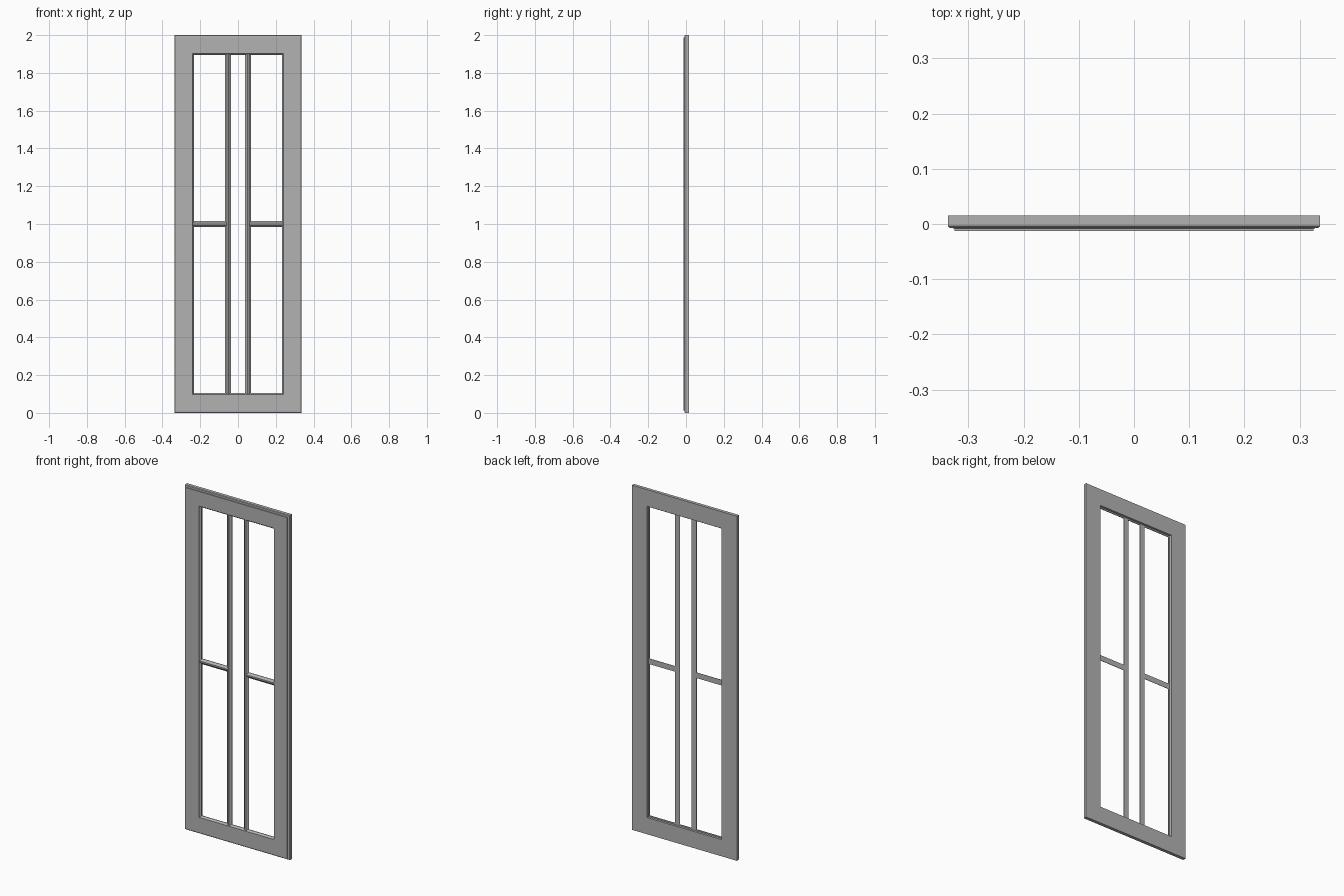
import bpy
import bmesh

cube = bpy.data.objects.get("Cube")
if cube:
    bpy.data.objects.remove(cube, do_unlink=True)

W, H = 0.337, 2.0      # half width and height of the door
Y0, Y1 = -0.013, 0.015  # front and back planes

grey = bpy.data.materials.new("painted_grey")
grey.use_nodes = True
colour = (0.45, 0.45, 0.45, 1)
grey.diffuse_color = colour
grey.node_tree.nodes["Principled BSDF"].inputs["Base Color"].default_value = colour


def finish(name, bm):
    bmesh.ops.recalc_face_normals(bm, faces=bm.faces)
    mesh = bpy.data.meshes.new(name)
    bm.to_mesh(mesh)
    bm.free()
    mesh.materials.append(grey)
    obj = bpy.data.objects.new(name, mesh)
    bpy.context.collection.objects.link(obj)
    return obj


def skin(bm, rings, closed):
    """Join neighbouring vertex rings with quads."""
    n = len(rings)
    for i in range(n if closed else n - 1):
        a, b = rings[i], rings[(i + 1) % n]
        for j in range(len(a)):
            k = (j + 1) % len(a)
            bm.faces.new((a[j], a[k], b[k], b[j]))


def mitred_frame(name, profile):
    """Sweep an (inset, y) section around the door rectangle."""
    bm = bmesh.new()
    rings = []
    for d, y in profile:
        corners = ((-W + d, d), (W - d, d), (W - d, H - d), (-W + d, H - d))
        rings.append([bm.verts.new((x, y, z)) for x, z in corners])
    skin(bm, rings, True)
    return finish(name, bm)


def glazing_bar(name, start, end, upright):
    """Extrude the moulded bar section between two (x, z) points."""
    section = ((-0.016, 0.002), (-0.016, 0), (-0.012, -0.002), (-0.004, -0.010),
               (0.004, -0.010), (0.012, -0.002), (0.016, 0), (0.016, 0.002))
    bm = bmesh.new()
    rings = []
    for x, z in (start, end):
        rings.append([bm.verts.new((x + s, y, z) if upright else (x, y, z + s))
                      for s, y in section])
    skin(bm, rings, False)
    for ring in rings:
        bm.faces.new(ring)
    return finish(name, bm)


# Outer frame: stepped outside edge, moulded lip and glass rebate inside
mitred_frame("door_frame", [
    (0, Y1), (0, -0.004), (0.003, -0.007), (0.012, -0.008), (0.012, Y0),
    (0.097, Y0), (0.099, -0.008), (0.105, -0.002), (0.105, 0.002),
    (0.097, 0.002), (0.097, Y1)])

# Glazing bars, mirrored left and right
for side, sign in (("left", 1), ("right", -1)):
    glazing_bar(side + "_upright_bar", (sign * 0.0535, 0.099),
                (sign * 0.0535, H - 0.099), True)
    glazing_bar(side + "_cross_bar", (sign * 0.06, H / 2),
                (sign * 0.238, H / 2), False)
